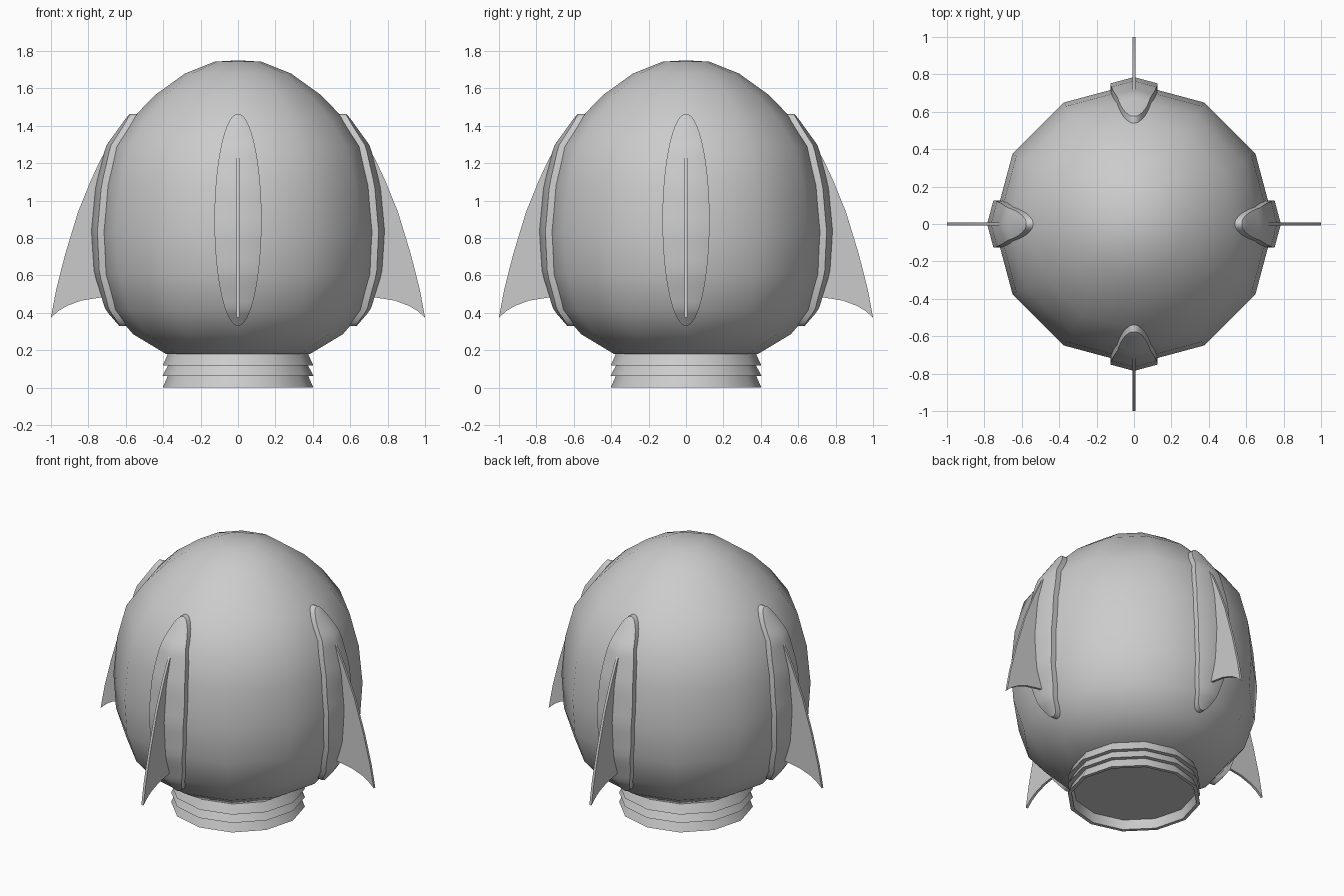
import bpy, bmesh
from math import sin, cos, pi, tan, radians
from mathutils import Matrix

cube = bpy.data.objects.get("Cube")
if cube:
    bpy.data.objects.remove(cube, do_unlink=True)

grey = bpy.data.materials.new("plain_grey")
grey.use_nodes = True
grey.diffuse_color = (0.6, 0.6, 0.6, 1)
grey.node_tree.nodes["Principled BSDF"].inputs["Base Color"].default_value = (0.6, 0.6, 0.6, 1)

SIDES = 12


def finish(name, bm, angle=35):
    """Clean the mesh, link it, and shade it smooth with sharp edges kept."""
    bmesh.ops.remove_doubles(bm, verts=bm.verts, dist=1e-5)
    bmesh.ops.recalc_face_normals(bm, faces=bm.faces)
    mesh = bpy.data.meshes.new(name)
    bm.to_mesh(mesh)
    bm.free()
    mesh.materials.append(grey)
    obj = bpy.data.objects.new(name, mesh)
    bpy.context.collection.objects.link(obj)
    bpy.ops.object.select_all(action='DESELECT')
    obj.select_set(True)
    bpy.context.view_layer.objects.active = obj
    bpy.ops.object.shade_smooth_by_angle(angle=radians(angle))
    return obj


def lathe(name, profile, angle):
    """Revolve a (radius, height) profile that starts and ends on the axis."""
    bm = bmesh.new()
    verts = [bm.verts.new((r, 0, z)) for r, z in profile]
    edges = [bm.edges.new(pair) for pair in zip(verts, verts[1:])]
    bmesh.ops.spin(bm, geom=verts + edges, cent=(0, 0, 0), axis=(0, 0, 1),
                   angle=2 * pi, steps=SIDES, use_merge=True)
    return finish(name, bm, angle)


# Egg-shaped body
shell = [(0.385, 0.18), (0.56, 0.285), (0.672, 0.415), (0.735, 0.61),
         (0.75, 0.835), (0.727, 1.08), (0.672, 1.29), (0.56, 1.445),
         (0.44, 1.567), (0.283, 1.68), (0.125, 1.743)]
lathe("body", [(0, 0.18)] + shell + [(0, 1.75)], 50)

# Collar of three flared rings with a recessed underside
rings = [(0, 0.06), (0.37, 0.06), (0.38, 0.0)]
for low, high in ((0, 0.063), (0.063, 0.118), (0.118, 0.18)):
    rings += [(0.403, low), (0.375, high)]
lathe("collar", rings + [(0, 0.18)], 35)


def shell_radius(z):
    """Radius of the body corner at a height."""
    for (r0, z0), (r1, z1) in zip(shell, shell[1:]):
        if z0 <= z <= z1:
            return r0 + (r1 - r0) * (z - z0) / (z1 - z0)
    return 0


def fin_base(name, turn):
    """Raised oval pad that follows the body, with a ridge down the middle."""
    bm = bmesh.new()
    steps, mid, half, width = 32, 0.897, 0.567, 0.126
    rows = []
    for i in range(steps + 1):
        a = pi * i / steps
        z = mid - half * cos(a)
        row = []
        for side in (-1, 0, 1):
            y = side * width * sin(a)
            x = shell_radius(z) - abs(y) * tan(pi / SIDES)
            row.append([bm.verts.new((x + off, y, z)) for off in (0.036, -0.03)])
        rows.append(row)
    for low, high in zip(rows, rows[1:]):
        for k in (0, 1):
            for layer in (0, 1):
                bm.faces.new([low[k][layer], low[k + 1][layer],
                              high[k + 1][layer], high[k][layer]])
        for k in (0, 2):
            bm.faces.new([low[k][0], high[k][0], high[k][1], low[k][1]])
    bmesh.ops.dissolve_degenerate(bm, dist=1e-5, edges=bm.edges)
    bmesh.ops.transform(bm, matrix=turn, verts=bm.verts)
    finish(name, bm)


fin_outline = [(0.5, 1.4), (0.577, 1.42), (0.68, 1.315), (0.737, 1.215),
               (0.786, 1.11), (0.855, 0.94), (0.925, 0.71), (0.973, 0.52),
               (1.0, 0.375), (0.96, 0.41), (0.915, 0.437), (0.84, 0.465),
               (0.73, 0.483), (0.6, 0.49)]


def fin(name, turn):
    """Thin swept fin with a curved lower edge."""
    bm = bmesh.new()
    face = bm.faces.new([bm.verts.new((x, -0.008, z)) for x, z in fin_outline])
    out = bmesh.ops.extrude_face_region(bm, geom=[face])["geom"]
    moved = [v for v in out if isinstance(v, bmesh.types.BMVert)]
    bmesh.ops.translate(bm, verts=moved, vec=(0, 0.016, 0))
    bmesh.ops.transform(bm, matrix=turn, verts=bm.verts)
    finish(name, bm)


# Four fins on their pads, a quarter turn apart
for i, side in enumerate(("left", "back", "right", "front")):
    turn = Matrix.Rotation(i * pi / 2, 4, 'Z')
    fin_base(side + "_fin_base", turn)
    fin(side + "_fin", turn)
